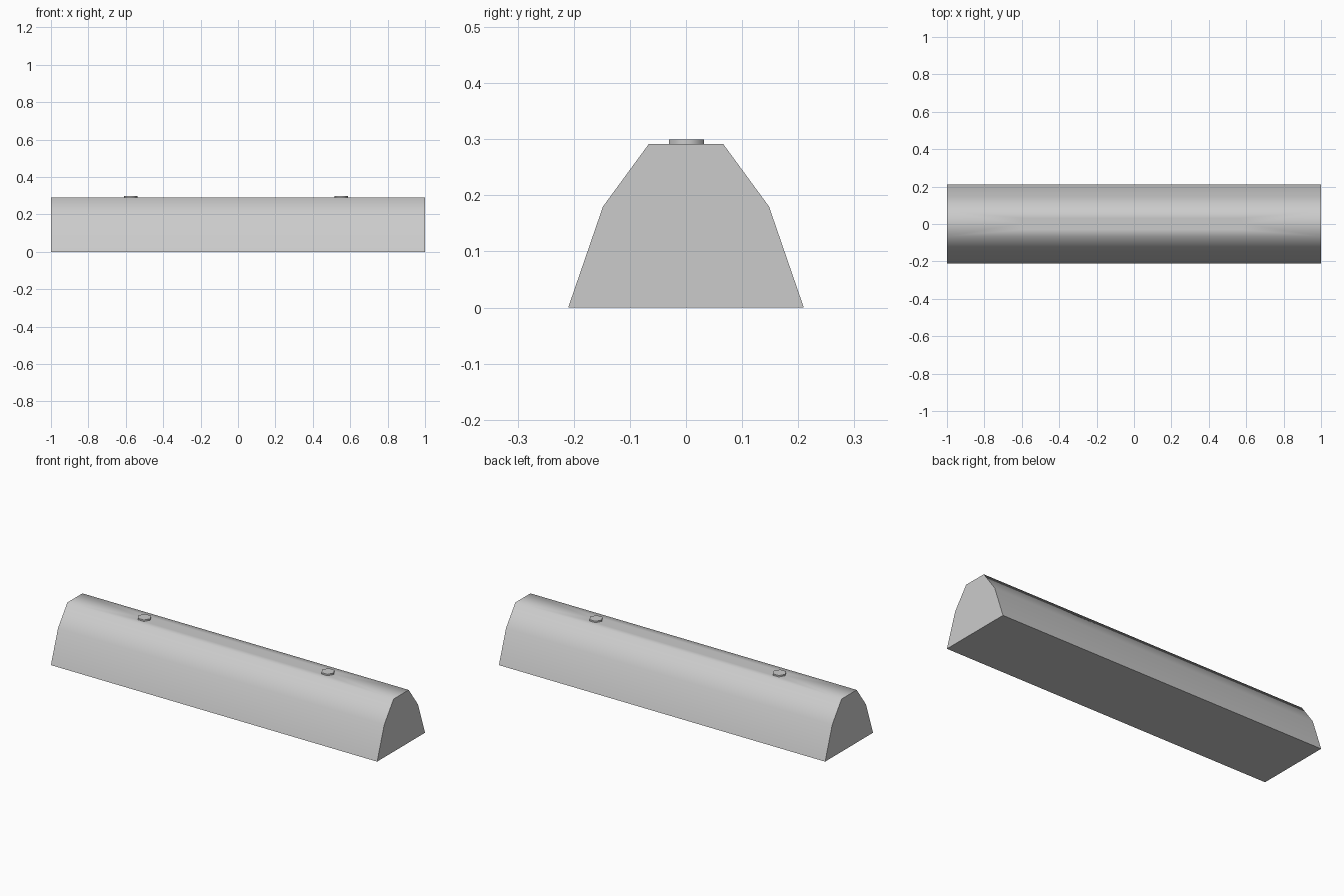
import bpy, bmesh, math

if "Cube" in bpy.data.objects:
    bpy.data.objects.remove(bpy.data.objects["Cube"])

HALF = [(0.21, 0.0), (0.148, 0.18), (0.066, 0.292)]       # half cross-section (y, z)
BOLTS = [-0.574, 0.551]                                   # bolt centres along the curb
BOLT_R, BOLT_Y, BOLT_TOP = 0.036, 0.001, 0.30

grey = bpy.data.materials.new("concrete_grey")
grey.diffuse_color = (0.6, 0.6, 0.6, 1)
grey.use_nodes = True
grey.node_tree.nodes["Principled BSDF"].inputs["Base Color"].default_value = grey.diffuse_color

bm = bmesh.new()

# Long curb body, without its top face
profile = HALF + [(-y, z) for y, z in reversed(HALF)]
left = [bm.verts.new((-1, y, z)) for y, z in profile]
right = [bm.verts.new((1, y, z)) for y, z in profile]
n = len(profile)
for i in range(n):
    if i != 2:
        j = (i + 1) % n
        bm.faces.new((left[i], left[j], right[j], right[i]))
bm.faces.new(left)
bm.faces.new(right)

# Hexagonal bolt heads rising out of the top
top_z = HALF[2][1]
rim = [bm.edges.get((left[2], left[3])), bm.edges.get((right[2], right[3])),
       bm.edges.get((left[2], right[2])), bm.edges.get((left[3], right[3]))]
for x in BOLTS:
    rings = [[bm.verts.new((x + BOLT_R * math.cos(k * math.pi / 3),
                            BOLT_Y + BOLT_R * math.sin(k * math.pi / 3), z))
              for k in range(6)] for z in (top_z, BOLT_TOP)]
    low, high = rings
    for k in range(6):
        m = (k + 1) % 6
        bm.faces.new((low[k], low[m], high[m], high[k]))
        rim.append(bm.edges.get((low[k], low[m])))
    bm.faces.new(high)

# Top face filled around the bolts
bmesh.ops.triangle_fill(bm, edges=rim, use_beauty=True, normal=(0, 0, 1))
bmesh.ops.recalc_face_normals(bm, faces=bm.faces[:])

mesh = bpy.data.meshes.new("parking_curb")
bm.to_mesh(mesh)
bm.free()
mesh.materials.append(grey)
curb = bpy.data.objects.new("parking_curb", mesh)
bpy.context.collection.objects.link(curb)
bpy.context.view_layer.objects.active = curb
curb.select_set(True)
bpy.ops.object.shade_smooth_by_angle(angle=math.radians(62))
